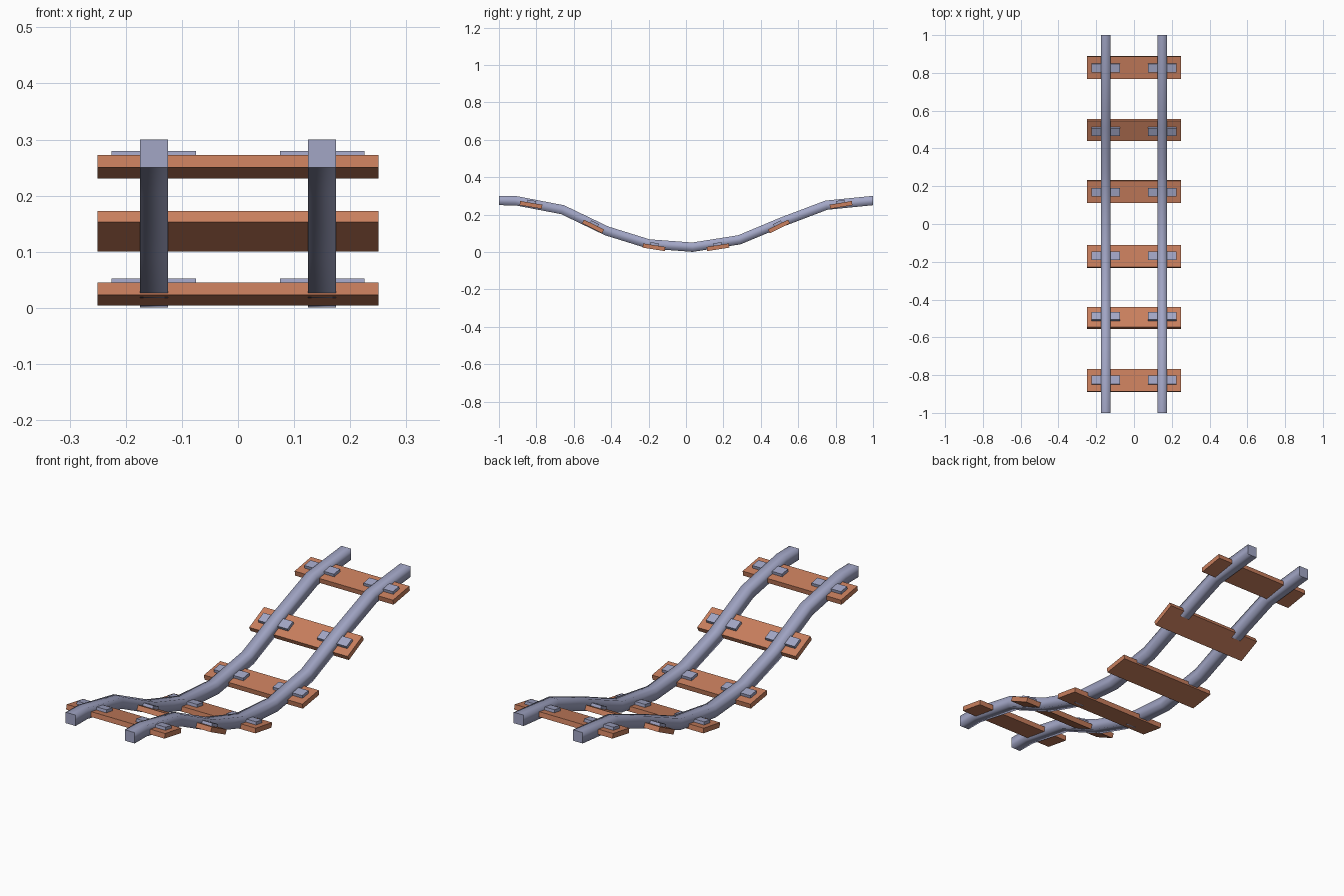
import bpy, bmesh, math
from mathutils import Vector, Matrix

if "Cube" in bpy.data.objects:
    bpy.data.objects.remove(bpy.data.objects["Cube"])


def material(name, rgb):
    m = bpy.data.materials.new(name)
    m.diffuse_color = (*rgb, 1)
    m.use_nodes = True
    m.node_tree.nodes["Principled BSDF"].inputs["Base Color"].default_value = m.diffuse_color
    return m


steel = material("blue_grey_steel", (0.36, 0.38, 0.56))
wood = material("orange_brown_wood", (0.58, 0.21, 0.11))


def finish(bm, name, mat):
    bmesh.ops.recalc_face_normals(bm, faces=bm.faces)
    me = bpy.data.meshes.new(name)
    bm.to_mesh(me)
    bm.free()
    me.materials.append(mat)
    ob = bpy.data.objects.new(name, me)
    bpy.context.collection.objects.link(ob)
    return ob


def box(name, size, matrix, mat):
    bm = bmesh.new()
    bmesh.ops.create_cube(bm, size=1, matrix=matrix @ Matrix.Diagonal((*size, 1)))
    return finish(bm, name, mat)


# Rail centre line (y, z)
PATH = [Vector(p) for p in ((-1, .275), (-.91, .274), (-.66, .226), (-.425, .113), (-.2, .043),
                            (.035, .0255), (.285, .065), (.515, .161), (.75, .25), (1, .275))]


def rail(name, x, h=.025):
    bm = bmesh.new()
    rings = []
    last = len(PATH) - 1
    for i, p in enumerate(PATH):
        if i in (0, last):
            n = Vector((0, 1))  # upright end cuts
        else:
            t = ((p - PATH[i - 1]).normalized() + (PATH[i + 1] - p).normalized()).normalized()
            n = Vector((-t.y, t.x))
        rings.append([bm.verts.new((x + sx * h, p.x + sz * n.x * h, p.y + sz * n.y * h))
                      for sx, sz in ((-1, -1), (1, -1), (1, 1), (-1, 1))])
    for a, b in zip(rings, rings[1:]):
        for k in range(4):
            f = bm.faces.new((a[k], a[(k + 1) % 4], b[(k + 1) % 4], b[k]))
            f.smooth = True
    # flat end caps with sharp borders
    for r in (rings[0], rings[-1]):
        cap = bm.faces.new(r)
        for e in cap.edges:
            e.smooth = False
    finish(bm, name, steel)


for side, x in (("left", -.15), ("right", .15)):
    rail(side + "_rail", x)

# Sleepers follow the slope, each with two fixing plates
for i, (y, z, deg) in enumerate(((.829, .2515, 9.5), (.497, .1365, 26), (.171, .025, 9))):
    for s in (-1, 1):
        frame = Matrix.Translation((0, s * y, z)) @ Matrix.Rotation(s * math.radians(deg), 4, 'X')
        end = "front" if s < 0 else "back"
        box(f"{end}_sleeper_{i}", (.5, .12, .0225), frame, wood)
        for sx in (-1, 1):
            box(f"{end}_plate_{i}", (.15, .045, .014),
                frame @ Matrix.Translation((sx * .15, 0, .0175)), steel)
